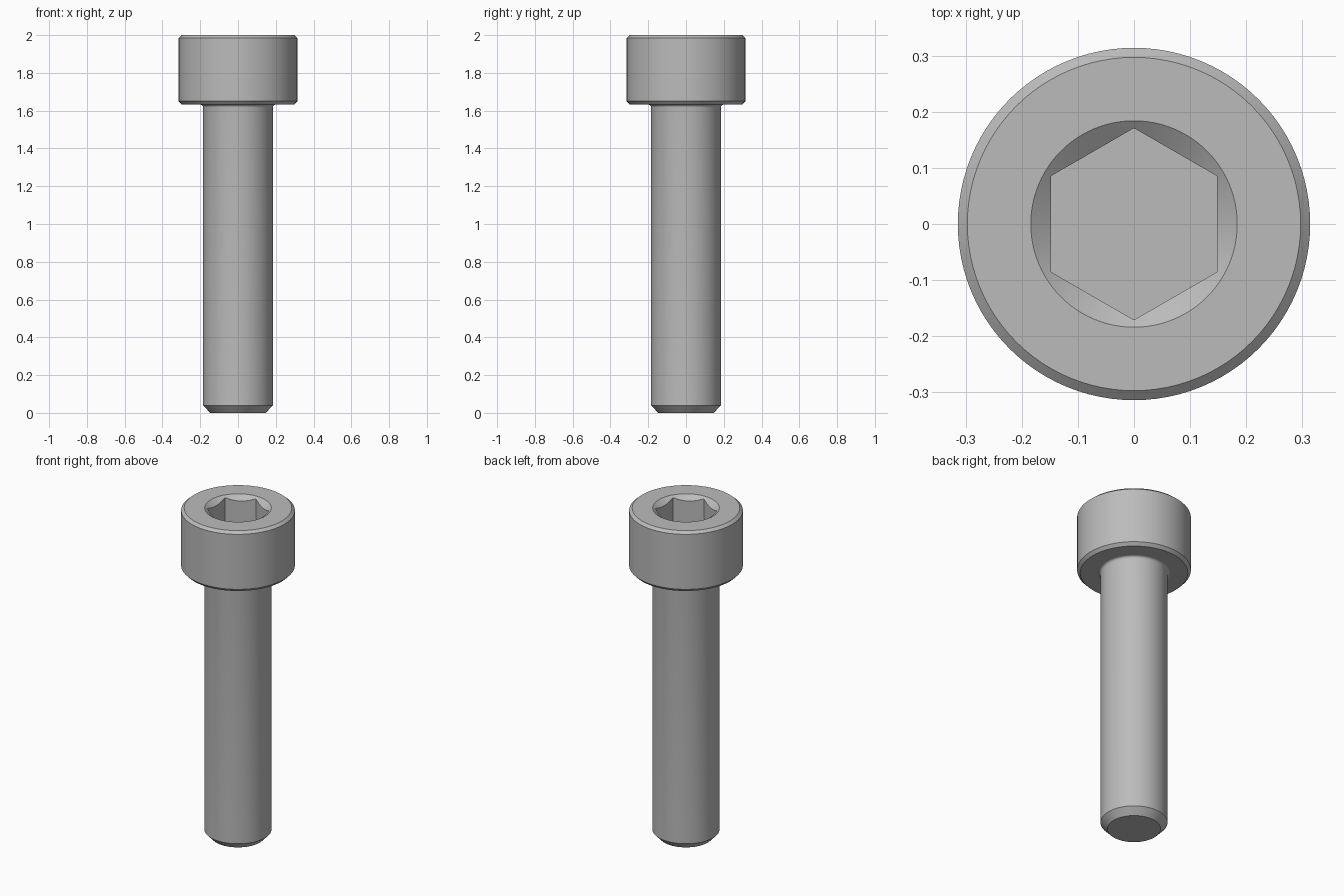
import bpy, bmesh, math

if "Cube" in bpy.data.objects:
    bpy.data.objects.remove(bpy.data.objects["Cube"])

SEGMENTS = 96          # multiple of 12 so the hexagon corners fall on vertices
HEX_FLAT = 0.148       # half the width across flats
SOCKET_RIM = 0.184

steel = bpy.data.materials.new("steel_grey")
steel.diffuse_color = (0.5, 0.5, 0.5, 1)
steel.use_nodes = True
steel.node_tree.nodes["Principled BSDF"].inputs["Base Color"].default_value = steel.diffuse_color


def circle(r, z):
    return lambda a: (r, z)


def hex_radius(a):
    # distance to a hexagon with flats facing +x and -x
    step = math.pi / 3
    return HEX_FLAT / math.cos((a + step / 2) % step - step / 2)


def build(name, rings, cap_start=False, cap_end=False):
    """Bridge closed rings; each ring gives (radius, height) at an angle."""
    bm = bmesh.new()
    angles = [2 * math.pi * i / SEGMENTS for i in range(SEGMENTS)]
    loops = []
    for ring in rings:
        loop = []
        for a in angles:
            r, z = ring(a)
            loop.append(bm.verts.new((r * math.cos(a), r * math.sin(a), z)))
        loops.append(loop)
    for low, high in zip(loops, loops[1:]):
        for i in range(SEGMENTS):
            j = (i + 1) % SEGMENTS
            bm.faces.new((low[i], low[j], high[j], high[i]))
    if cap_start:
        bm.faces.new(loops[0][::-1])
    if cap_end:
        bm.faces.new(loops[-1])
    mesh = bpy.data.meshes.new(name)
    bm.to_mesh(mesh)
    bm.free()
    mesh.materials.append(steel)
    obj = bpy.data.objects.new(name, mesh)
    bpy.context.collection.objects.link(obj)
    bpy.ops.object.select_all(action='DESELECT')
    obj.select_set(True)
    bpy.context.view_layer.objects.active = obj
    bpy.ops.object.shade_smooth_by_angle(angle=math.radians(30))
    return obj


# Shank: chamfered tip, plain cylinder, small fillet under the head
FILLET = 0.015
shank = [circle(0.147, 0), circle(0.185, 0.04)]
for i in range(7):
    t = math.pi / 2 * i / 6
    shank.append(circle(0.185 + FILLET * (1 - math.cos(t)),
                        1.632 - FILLET + FILLET * math.sin(t)))
build("shank", shank, cap_start=True)

# Head: underside, chamfered cylinder, countersunk hexagonal socket
head = [
    circle(0.185 + FILLET, 1.632),
    circle(0.297, 1.632),
    circle(0.314, 1.65),
    circle(0.314, 1.985),
    circle(0.297, 2.0),
    circle(SOCKET_RIM, 2.0),
    lambda a: (hex_radius(a), 2.0 - 0.75 * (SOCKET_RIM - hex_radius(a))),
    lambda a: (hex_radius(a), 1.81),
]
build("socket_head", head, cap_end=True)
